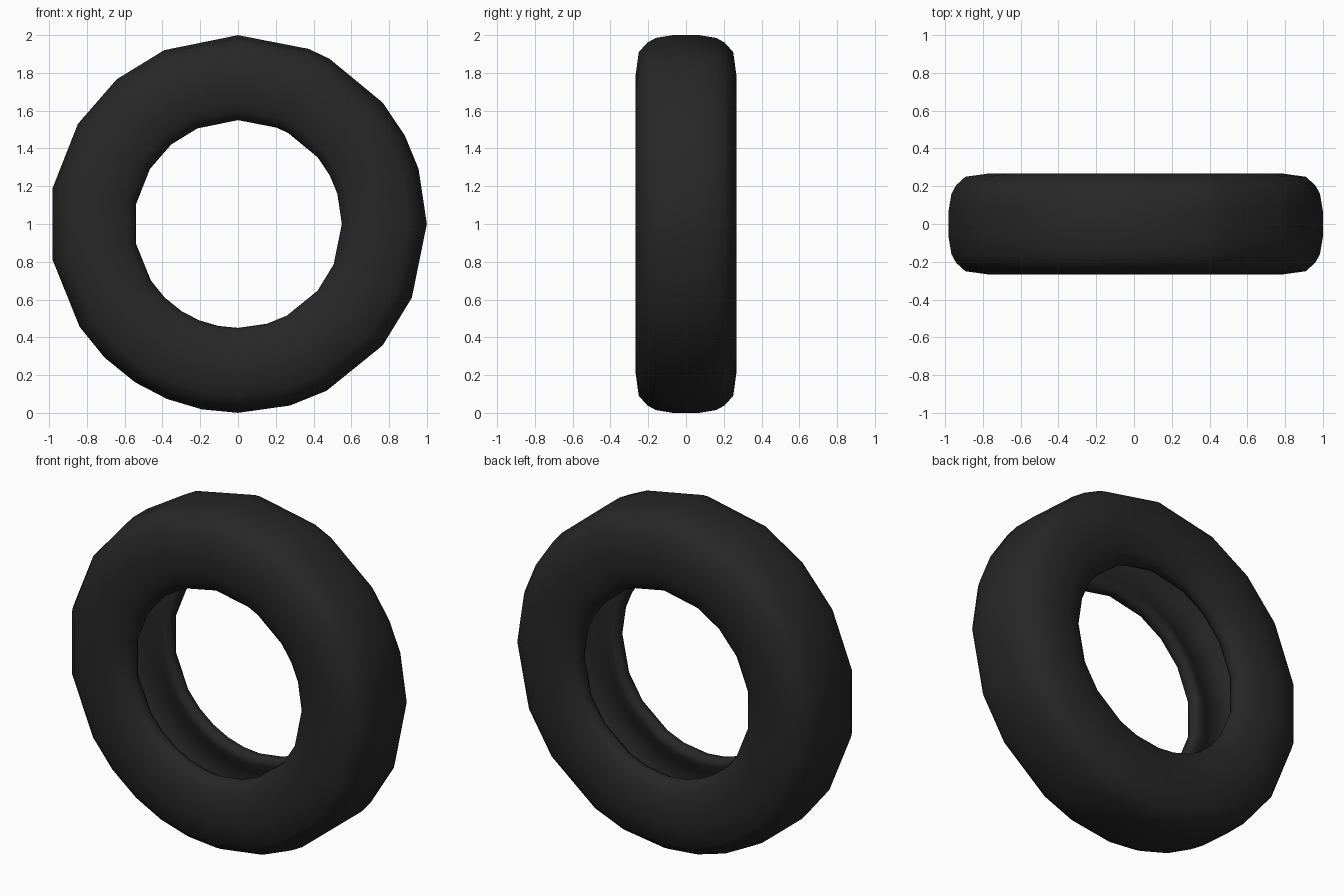
import bpy
import bmesh
from math import sin, cos, radians

cube = bpy.data.objects.get("Cube")
if cube:
    bpy.data.objects.remove(cube, do_unlink=True)

# Black rubber
rubber = bpy.data.materials.new("black rubber")
rubber.use_nodes = True
colour = (0.02, 0.02, 0.02, 1)
rubber.diffuse_color = colour
bsdf = rubber.node_tree.nodes["Principled BSDF"]
bsdf.inputs["Base Color"].default_value = colour
bsdf.inputs["Roughness"].default_value = 0.8

# Half cross-section (y, radius): tread, shoulder, sidewall, bead, hollow inside
half = [(0.07, 1.0), (0.16, 0.985), (0.205, 0.96), (0.25, 0.91), (0.268, 0.78),
        (0.262, 0.68), (0.24, 0.6), (0.205, 0.56), (0.17, 0.55), (0.14, 0.565),
        (0.135, 0.6), (0.17, 0.66), (0.2, 0.76), (0.18, 0.87), (0.09, 0.92)]
section = half + [(-y, r) for y, r in reversed(half)]

# Uneven hand-cut segments around the wheel, in degrees clockwise from the top
angles = [0, 22, 29, 50, 62, 73, 90, 113, 130, 152, 164, 180,
          191, 202, 213, 225, 237, 259, 281, 302, 320, 337]


def ring_solid(name, section, angles, material):
    """Sweep a closed cross-section around the y axis."""
    bm = bmesh.new()
    rings = [[bm.verts.new((r * sin(radians(a)), y, 1 + r * cos(radians(a))))
              for y, r in section] for a in angles]
    n = len(section)
    for i, ring in enumerate(rings):
        after = rings[(i + 1) % len(rings)]
        for j in range(n):
            k = (j + 1) % n
            bm.faces.new((ring[j], ring[k], after[k], after[j]))
    bmesh.ops.recalc_face_normals(bm, faces=bm.faces)
    mesh = bpy.data.meshes.new(name)
    bm.to_mesh(mesh)
    bm.free()
    mesh.materials.append(material)
    obj = bpy.data.objects.new(name, mesh)
    bpy.context.collection.objects.link(obj)
    return obj


# Hollow tyre
tyre = ring_solid("tyre", section, angles, rubber)
bpy.ops.object.select_all(action="DESELECT")
tyre.select_set(True)
bpy.context.view_layer.objects.active = tyre
bpy.ops.object.shade_smooth_by_angle(angle=radians(65))
